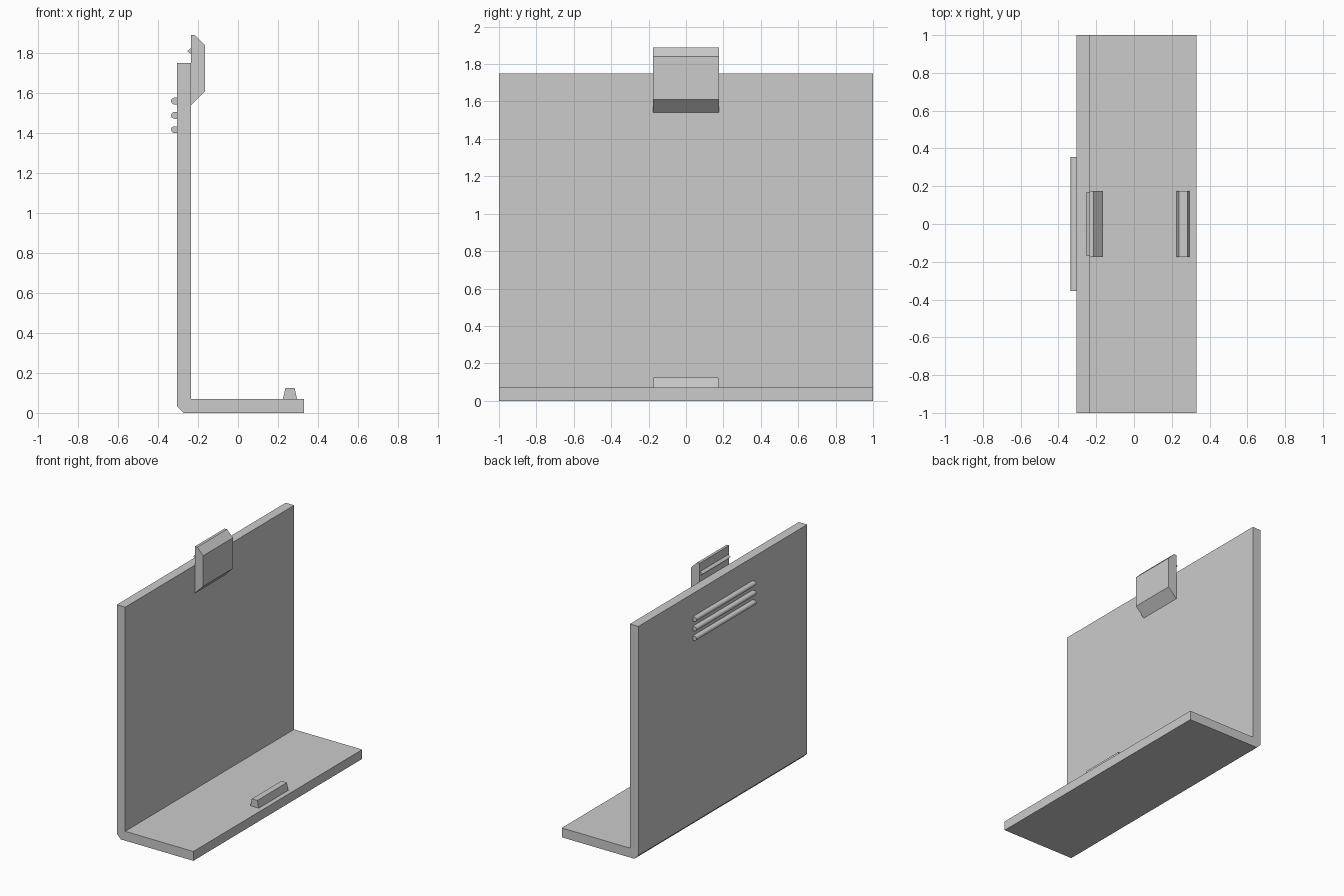
import bpy
import bmesh
import math

cube = bpy.data.objects.get("Cube")
if cube:
    bpy.data.objects.remove(cube, do_unlink=True)

# Single grey plastic
grey = bpy.data.materials.new("light_grey")
grey.use_nodes = True
COLOUR = (0.6, 0.6, 0.6, 1)
grey.diffuse_color = COLOUR
grey.node_tree.nodes["Principled BSDF"].inputs["Base Color"].default_value = COLOUR


def extrude_profile(name, profile, half_width, smooth=False):
    """Extrude an (x, z) outline along y, centred on y = 0."""
    bm = bmesh.new()
    face = bm.faces.new([bm.verts.new((x, -half_width, z)) for x, z in profile])
    result = bmesh.ops.extrude_face_region(bm, geom=[face])
    moved = [v for v in result["geom"] if isinstance(v, bmesh.types.BMVert)]
    bmesh.ops.translate(bm, vec=(0, 2 * half_width, 0), verts=moved)
    bmesh.ops.recalc_face_normals(bm, faces=bm.faces)
    mesh = bpy.data.meshes.new(name)
    bm.to_mesh(mesh)
    bm.free()
    mesh.materials.append(grey)
    obj = bpy.data.objects.new(name, mesh)
    bpy.context.collection.objects.link(obj)
    if smooth:
        bpy.ops.object.select_all(action="DESELECT")
        obj.select_set(True)
        bpy.context.view_layer.objects.active = obj
        bpy.ops.object.shade_smooth_by_angle(angle=math.radians(40))
    return obj


BACK, INNER, FRONT = -0.305, -0.235, 0.33
THICK, TOP, CHAMFER = 0.07, 1.75, 0.033

# L-shaped bracket with a chamfered outer corner
extrude_profile("bracket", [
    (BACK, TOP), (BACK, CHAMFER), (BACK + CHAMFER, 0), (FRONT, 0),
    (FRONT, THICK), (INNER, THICK), (INNER, TOP)], 1.0)

# Clip block at the top of the wall
extrude_profile("clip", [
    (INNER, 1.54), (-0.165, 1.61), (-0.165, 1.84),
    (-0.215, 1.89), (INNER, 1.89)], 0.176)

# Small pointed catch behind the clip
extrude_profile("clip_catch", [
    (INNER, 1.795), (INNER, 1.825), (-0.254, 1.81)], 0.168)

# Tapered stop on the foot
extrude_profile("foot_stop", [
    (0.225, THICK), (0.295, THICK), (0.283, 0.125), (0.237, 0.125)], 0.175)

# Rounded grip ridges on the back of the wall
RADIUS = 0.017
for i in range(3):
    z = 1.417 + i * 0.0715
    outline = [(BACK, z - RADIUS), (BACK, z + RADIUS)]
    for k in range(9):
        a = math.pi / 2 + math.pi * k / 8
        outline.append((-0.318 + RADIUS * math.cos(a), z + RADIUS * math.sin(a)))
    extrude_profile(f"grip_ridge_{i + 1}", outline, 0.355, smooth=True)
